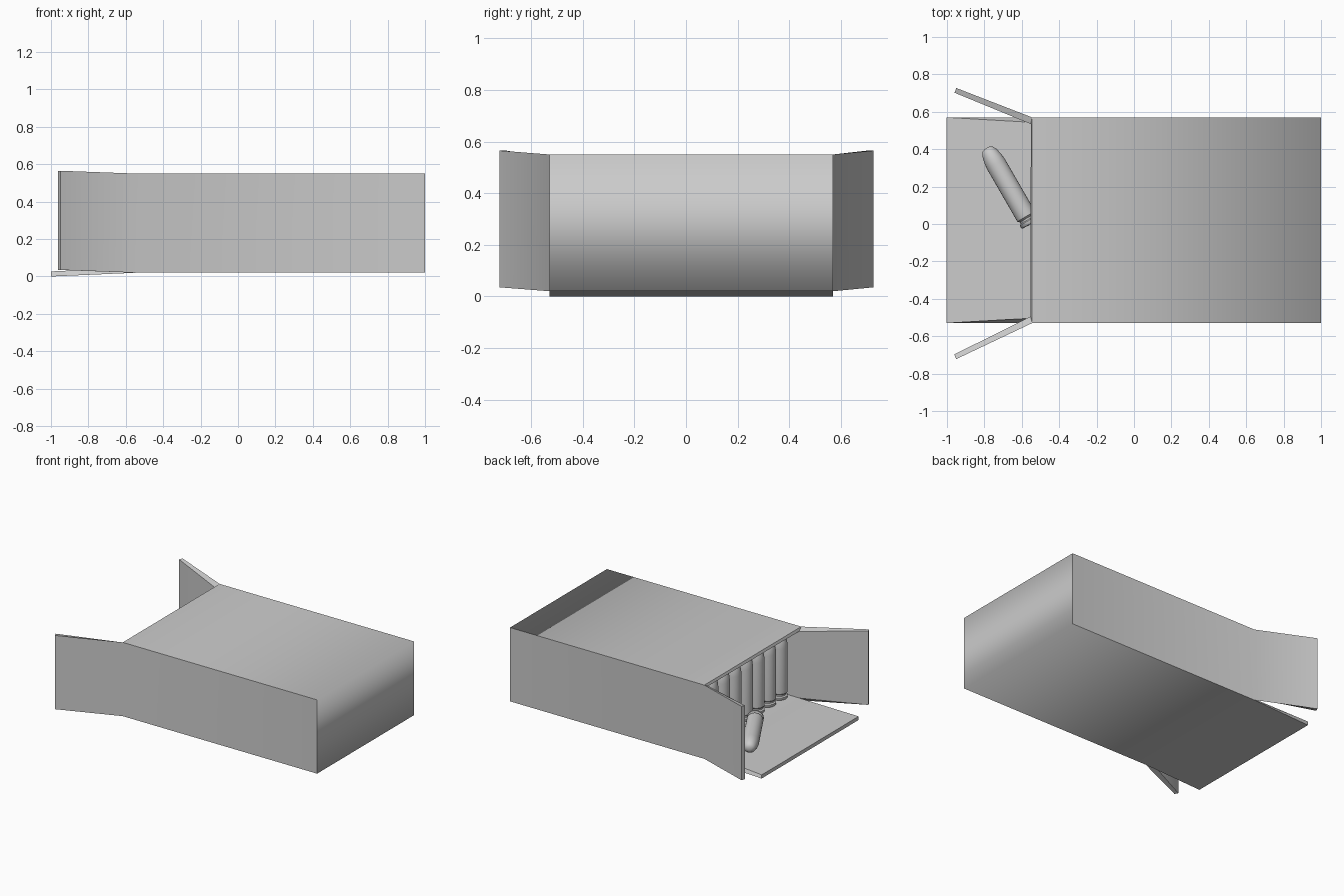
import bpy, bmesh, math
from mathutils import Vector

if "Cube" in bpy.data.objects:
    bpy.data.objects.remove(bpy.data.objects["Cube"])


def material(name, value):
    m = bpy.data.materials.new(name)
    m.diffuse_color = (value, value, value, 1)
    m.use_nodes = True
    m.node_tree.nodes["Principled BSDF"].inputs["Base Color"].default_value = m.diffuse_color
    return m


GREY = material("light_grey", 0.6)

# Open carton: a folded sheet with flaps, thickened inwards
X0, X1, Y0, Y1, Z0, Z1 = -0.545, 1.0, -0.53, 0.57, 0.02, 0.55
bm = bmesh.new()
corner = {(i, j, k): bm.verts.new((x, y, z))
          for i, x in enumerate((X0, X1))
          for j, y in enumerate((Y0, Y1))
          for k, z in enumerate((Z0, Z1))}
c = corner
# bottom, top, far end
bm.faces.new([c[0, 0, 0], c[0, 1, 0], c[1, 1, 0], c[1, 0, 0]])
bm.faces.new([c[0, 0, 1], c[1, 0, 1], c[1, 1, 1], c[0, 1, 1]])
bm.faces.new([c[1, 0, 0], c[1, 1, 0], c[1, 1, 1], c[1, 0, 1]])
# side walls with splayed flaps
for j, tip_y in enumerate((-0.722, 0.727)):
    bm.faces.new([c[0, j, 0], c[1, j, 0], c[1, j, 1], c[0, j, 1]])
    tip = [bm.verts.new((-0.95, tip_y, z)) for z in (0.035, 0.565)]
    bm.faces.new([tip[0], c[0, j, 0], c[0, j, 1], tip[1]])
# bottom flap
tip = [bm.verts.new((-1.0, y, 0.0)) for y in (Y0, Y1)]
bm.faces.new([tip[0], tip[1], c[0, 1, 0], c[0, 0, 0]])
bmesh.ops.recalc_face_normals(bm, faces=bm.faces)
bm.faces.ensure_lookup_table()
if bm.faces[1].normal.z < 0:
    bmesh.ops.reverse_faces(bm, faces=bm.faces)
panel_count = len(bm.faces)
mesh = bpy.data.meshes.new("carton")
bm.to_mesh(mesh)
bm.free()
mesh.materials.append(GREY)
carton = bpy.data.objects.new("carton", mesh)
bpy.context.collection.objects.link(carton)
solid = carton.modifiers.new("card_thickness", 'SOLIDIFY')
solid.thickness, solid.offset, solid.use_even_offset = 0.027, -1, True
bpy.context.view_layer.objects.active = carton
bpy.ops.object.modifier_apply(modifier=solid.name)

# Soft shading runs round the top, end and bottom; side folds and rims are crisp
bm = bmesh.new()
bm.from_mesh(mesh)
for f in bm.faces:
    f.smooth = True


def shade_group(f):
    return 2 if f.index >= 2 * panel_count else int(abs(f.normal.y) > 0.7)


for e in bm.edges:
    groups = [shade_group(f) for f in e.link_faces]
    e.smooth = len(groups) == 2 and groups[0] == groups[1] != 2
bm.to_mesh(mesh)
bm.free()


# Cartridges: one turned profile, base at the origin
PROFILE = [(0, 0), (0.05, 0), (0.055, 0.006), (0.055, 0.02), (0.045, 0.026),
           (0.045, 0.036), (0.055, 0.046), (0.055, 0.37), (0.052, 0.40),
           (0.043, 0.44), (0.03, 0.462), (0.014, 0.469), (0, 0.47)]


def cartridge(name):
    bm = bmesh.new()
    vs = [bm.verts.new((r, 0, z)) for r, z in PROFILE]
    es = [bm.edges.new(p) for p in zip(vs, vs[1:])]
    bmesh.ops.spin(bm, geom=vs + es, cent=(0, 0, 0), axis=(0, 0, 1),
                   angle=2 * math.pi, steps=24)
    bmesh.ops.remove_doubles(bm, verts=bm.verts, dist=1e-4)
    bmesh.ops.recalc_face_normals(bm, faces=bm.faces)
    me = bpy.data.meshes.new(name)
    bm.to_mesh(me)
    bm.free()
    me.materials.append(GREY)
    ob = bpy.data.objects.new(name, me)
    bpy.context.collection.objects.link(ob)
    bpy.ops.object.select_all(action='DESELECT')
    ob.select_set(True)
    bpy.context.view_layer.objects.active = ob
    bpy.ops.object.shade_smooth_by_angle(angle=math.radians(40))
    return ob


# Packed rows standing in the carton
PITCH = 0.131
packed = cartridge("packed_cartridges")
packed.location = (-0.435, -0.438, 0.048)
for axis, count in ((1, 8), (0, 11)):
    arr = packed.modifiers.new("rows", 'ARRAY')
    arr.count = count
    arr.use_relative_offset = False
    arr.use_constant_offset = True
    offset = [0, 0, 0]
    offset[axis] = PITCH
    arr.constant_offset_displace = offset

# Loose one lying on the bottom flap
loose = cartridge("loose_cartridge")
loose.location = (-0.553, 0.0, 0.104)
loose.rotation_euler = Vector((-0.5, 0.866, -0.02)).to_track_quat('Z', 'Y').to_euler()
